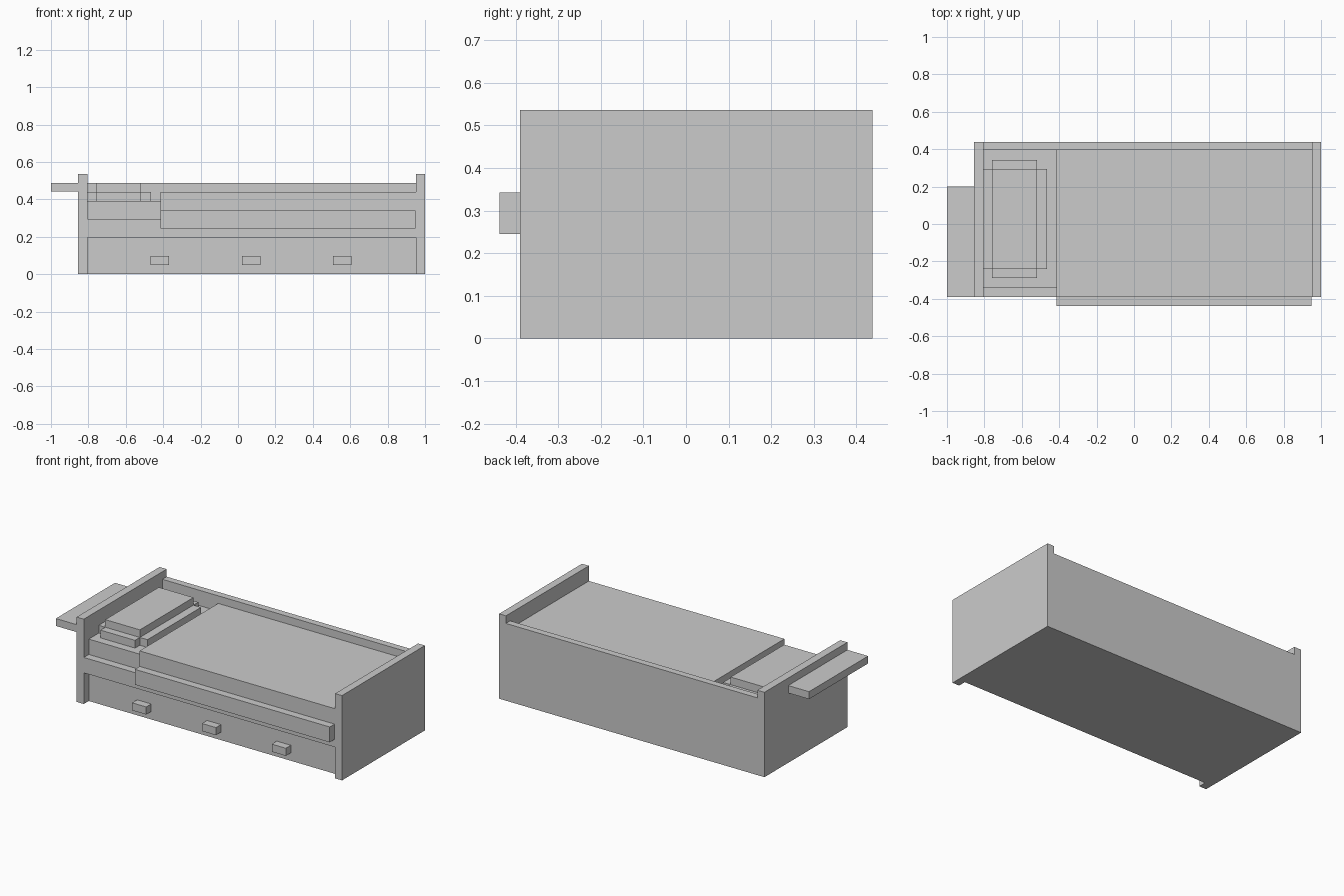
import bpy
import bmesh

if "Cube" in bpy.data.objects:
    bpy.data.objects.remove(bpy.data.objects["Cube"])

paint = bpy.data.materials.new("plain_grey")
paint.diffuse_color = (0.6, 0.6, 0.6, 1.0)
paint.use_nodes = True
paint.node_tree.nodes["Principled BSDF"].inputs["Base Color"].default_value = paint.diffuse_color


def box(name, x, y, z):
    """Box spanning the given (min, max) ranges."""
    bm = bmesh.new()
    bmesh.ops.create_cube(bm, size=1.0)
    for v in bm.verts:
        v.co = [r[0] if c < 0 else r[1] for c, r in zip(v.co, (x, y, z))]
    mesh = bpy.data.meshes.new(name)
    bm.to_mesh(mesh)
    bm.free()
    mesh.materials.append(paint)
    obj = bpy.data.objects.new(name, mesh)
    bpy.context.collection.objects.link(obj)
    return obj


# Shared lines of the bed
HEAD, FOOT = -0.805, 0.952         # inner faces of the end boards
FRONT, BACK = -0.39, 0.438
INNER_BACK = 0.395                 # inner face of the back panel
FOLD = -0.415                      # where the blanket starts

# Frame
box("headboard", (-0.855, HEAD), (FRONT, BACK), (0, 0.536))
box("footboard", (FOOT, 1.0), (FRONT, BACK), (0, 0.536))
box("back_panel", (HEAD, FOOT), (INNER_BACK, BACK), (0, 0.488))
box("drawer_base", (HEAD, FOOT), (-0.34, INNER_BACK), (0, 0.197))
box("bed_platform", (HEAD, FOOT), (FRONT, INNER_BACK), (0.197, 0.294))
box("bedside_shelf", (-1.0, -0.855), (FRONT, 0.2), (0.441, 0.488))

# Drawer handles
for i, x in enumerate((-0.418, 0.07, 0.558)):
    box(f"drawer_handle_{i + 1}", (x - 0.049, x + 0.049), (FRONT, -0.34), (0.05, 0.098))

# Bedding
box("mattress", (HEAD, FOLD), (-0.34, INNER_BACK), (0.294, 0.391))
box("blanket", (FOLD, FOOT), (FRONT, INNER_BACK), (0.294, 0.44))
box("blanket_overhang", (FOLD, 0.948), (-0.438, FRONT), (0.245, 0.342))

# Pillow: stepped cross with a raised middle
box("pillow_sides", (HEAD, -0.465), (-0.24, 0.295), (0.391, 0.44))
box("pillow_front_end", (-0.76, -0.518), (-0.288, -0.24), (0.391, 0.44))
box("pillow_back_end", (-0.76, -0.518), (0.295, 0.343), (0.391, 0.44))
box("pillow_top", (-0.76, -0.518), (-0.24, 0.295), (0.44, 0.488))
